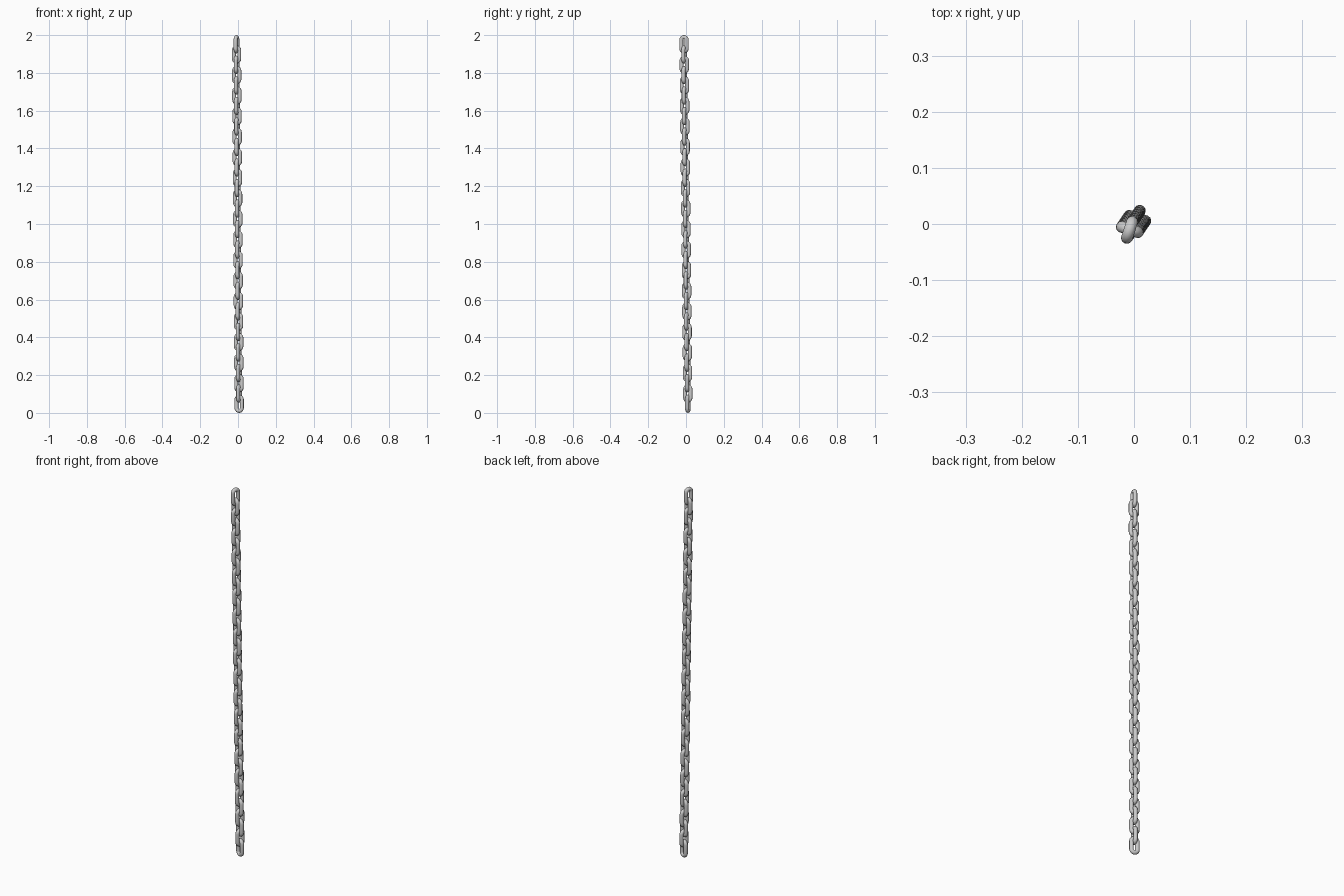
import bpy, bmesh
from math import sin, cos, pi, radians
from mathutils import Vector

if "Cube" in bpy.data.objects:
    bpy.data.objects.remove(bpy.data.objects["Cube"])

COUNT = 36          # links in the chain
LENGTH = 0.0965     # outer length of a link
WIDTH = 0.051       # outer width of a link
R = 0.0105          # wire radius
SIDES, ARC = 14, 10
PITCH = (2.0 - LENGTH) / (COUNT - 1)
TURN = radians(-18)


def link_mesh():
    """Stadium-shaped ring of round wire lying in the XZ plane."""
    bend = WIDTH / 2 - R
    half = LENGTH / 2 - R - bend
    path = []
    for end in (0, 1):
        for i in range(ARC + 1):
            a = end * pi + pi * i / ARC
            out = Vector((cos(a), 0, sin(a)))
            path.append((out * bend + Vector((0, 0, half if end == 0 else -half)), out))
    bm = bmesh.new()
    rings = []
    for c, out in path:
        rings.append([bm.verts.new(c + out * R * cos(2 * pi * k / SIDES)
                                   + Vector((0, R * sin(2 * pi * k / SIDES), 0)))
                      for k in range(SIDES)])
    n = len(rings)
    for i in range(n):
        a, b = rings[i], rings[(i + 1) % n]
        for k in range(SIDES):
            m = (k + 1) % SIDES
            bm.faces.new((a[k], b[k], b[m], a[m])).smooth = True
    bmesh.ops.recalc_face_normals(bm, faces=bm.faces)
    mesh = bpy.data.meshes.new("chain_link")
    bm.to_mesh(mesh)
    bm.free()
    return mesh


# Hanging chain: alternate links turned 90 degrees, leaning slightly
mesh = link_mesh()
bottom, top = Vector((0.006, 0.010)), Vector((-0.008, -0.0105))
for i in range(COUNT):
    p = bottom.lerp(top, i / (COUNT - 1))
    ob = bpy.data.objects.new(f"chain_link_{i + 1:02d}", mesh)
    ob.location = (p.x, p.y, LENGTH / 2 + i * PITCH)
    ob.rotation_euler.z = TURN + (i % 2) * pi / 2
    bpy.context.collection.objects.link(ob)
